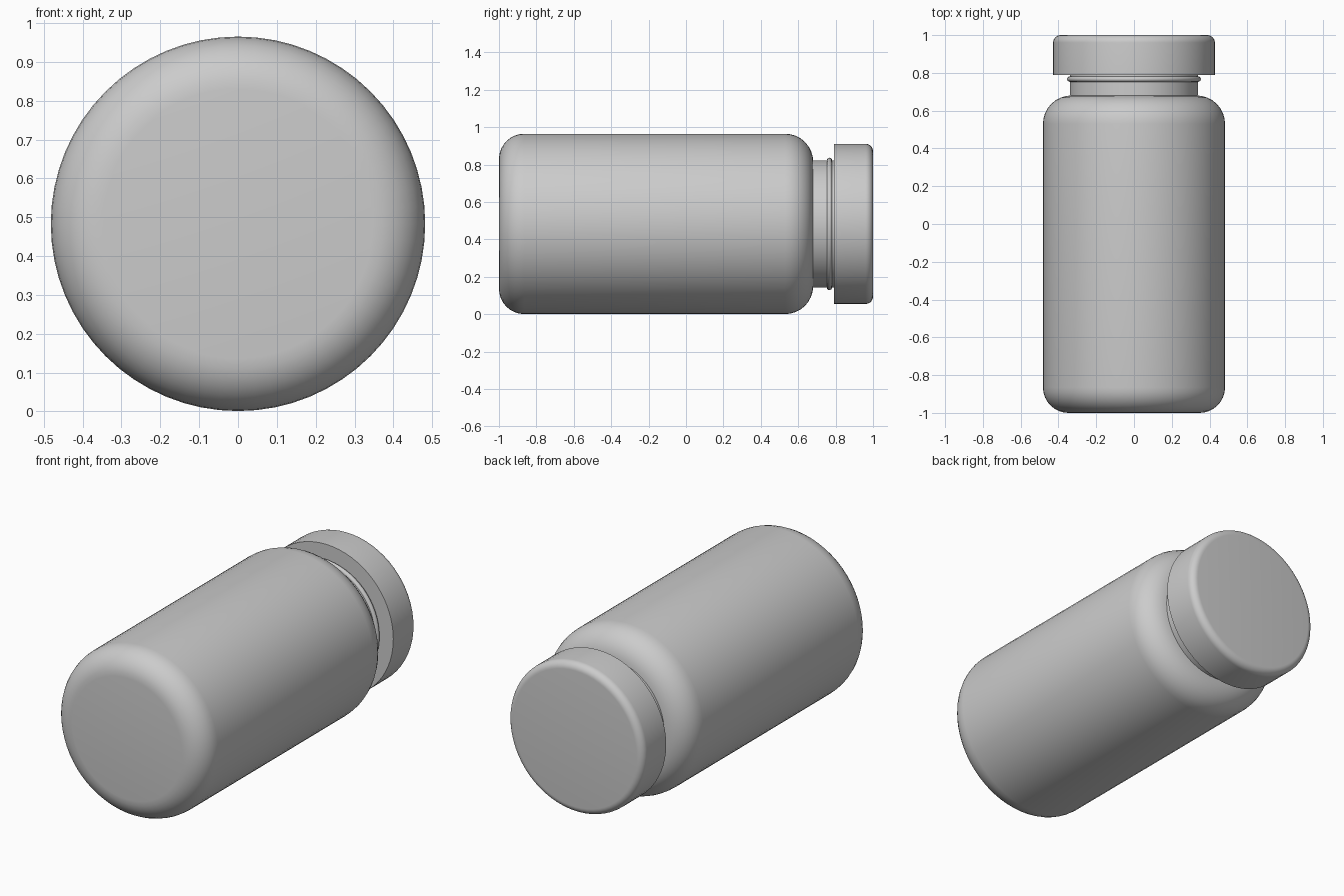
import bpy
import math

AXIS_Z = 0.483   # height of the bottle's long axis
SEGMENTS = 64

cube = bpy.data.objects.get("Cube")
if cube:
    bpy.data.objects.remove(cube, do_unlink=True)

grey = bpy.data.materials.new("plain grey")
grey.use_nodes = True
colour = (0.6, 0.6, 0.6, 1)
grey.diffuse_color = colour
grey.node_tree.nodes["Principled BSDF"].inputs["Base Color"].default_value = colour


def arc(r, y, size, start, end, steps=8):
    """Rounded corner as (radius, y) points around a centre."""
    angles = [math.radians(start + (end - start) * i / steps) for i in range(steps + 1)]
    return [(r + size * math.cos(a), y + size * math.sin(a)) for a in angles]


def lathe(name, profile):
    """Revolve (radius, y) points about the y axis, capping both ends."""
    verts, faces = [], []
    for r, y in profile:
        for i in range(SEGMENTS):
            a = 2 * math.pi * i / SEGMENTS
            verts.append((r * math.sin(a), y, AXIS_Z + r * math.cos(a)))
    for ring in range(len(profile) - 1):
        lo, hi = ring * SEGMENTS, (ring + 1) * SEGMENTS
        for i in range(SEGMENTS):
            j = (i + 1) % SEGMENTS
            faces.append((lo + i, lo + j, hi + j, hi + i))
    last = (len(profile) - 1) * SEGMENTS
    faces.append(tuple(reversed(range(SEGMENTS))))
    faces.append(tuple(range(last, last + SEGMENTS)))
    mesh = bpy.data.meshes.new(name)
    mesh.from_pydata(verts, [], faces)
    mesh.materials.append(grey)
    obj = bpy.data.objects.new(name, mesh)
    bpy.context.collection.objects.link(obj)
    bpy.ops.object.select_all(action="DESELECT")
    obj.select_set(True)
    bpy.context.view_layer.objects.active = obj
    bpy.ops.object.shade_smooth_by_angle(angle=math.radians(35))
    return obj


# Bottle: rounded base, straight wall, round shoulder, neck with a raised bead
bottle = arc(0.347, -0.865, 0.135, -90, 0)
bottle += arc(0.332, 0.53, 0.15, 0, 90)
bottle += [(0.34, 0.68), (0.34, 0.752)]
bottle += arc(0.34, 0.767, 0.014, -90, 90)
bottle += [(0.34, 0.784), (0.34, 0.85)]
# the shoulder meets the neck at the neck radius
bottle = [(max(r, 0.34), y) if y > 0.6 else (r, y) for r, y in bottle]
bottle = [p for i, p in enumerate(bottle) if i == 0 or math.dist(p, bottle[i - 1]) > 0.0005]
lathe("bottle", bottle)

# Cap: flat underside, straight skirt, softly rounded top edge
lathe("cap", [(0.428, 0.79)] + arc(0.388, 0.96, 0.04, 0, 90))
